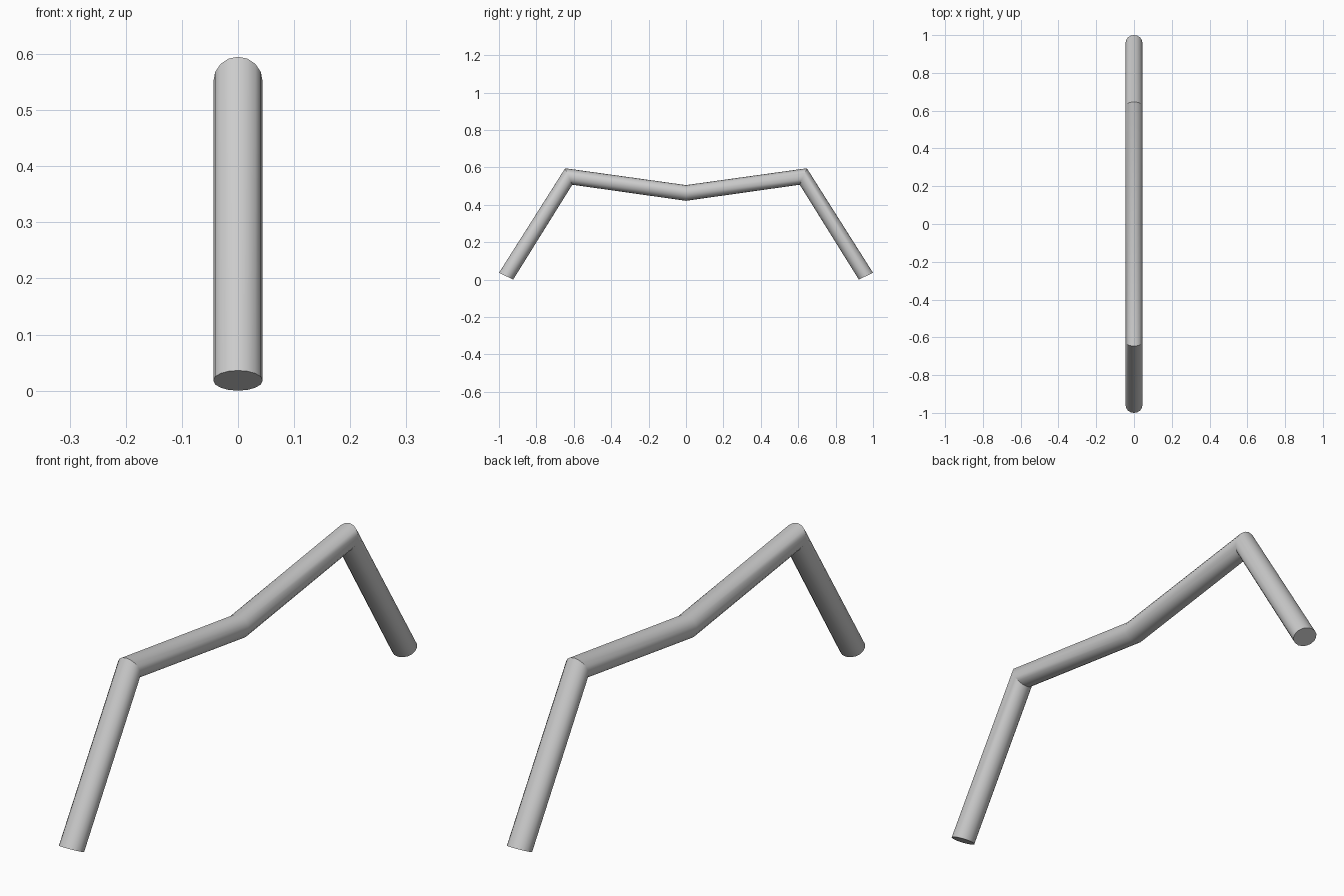
import bpy, bmesh, math

if "Cube" in bpy.data.objects:
    bpy.data.objects.remove(bpy.data.objects["Cube"])

SIDES = 16
HALF_WIDTH = 0.044

grey = bpy.data.materials.new("plain grey")
grey.diffuse_color = (0.6, 0.6, 0.6, 1)
grey.use_nodes = True
grey.node_tree.nodes["Principled BSDF"].inputs["Base Color"].default_value = grey.diffuse_color

# Mitred sections on the front half: (outer y, outer z), (inner y, inner z)
half = [((-1.0, 0.036), (-0.924, 0.0)),
        ((-0.646, 0.595), (-0.608, 0.507)),
        ((0.0, 0.505), (0.0, 0.421))]
# Mirror them to the back
sections = half + [tuple((-y, z) for y, z in s) for s in reversed(half[:-1])]

# Bent tube: one oval ring per section, bridged and capped
bm = bmesh.new()
rings = []
for (oy, oz), (iy, iz) in sections:
    ring = []
    for i in range(SIDES):
        a = 2 * math.pi * i / SIDES
        t = (1 - math.cos(a)) / 2
        ring.append(bm.verts.new((HALF_WIDTH * math.sin(a),
                                  oy + (iy - oy) * t, oz + (iz - oz) * t)))
    rings.append(ring)
for r, s in zip(rings, rings[1:]):
    for i in range(SIDES):
        j = (i + 1) % SIDES
        bm.faces.new((r[i], r[j], s[j], s[i]))
bm.faces.new(rings[0])
bm.faces.new(rings[-1])
bmesh.ops.recalc_face_normals(bm, faces=bm.faces)

mesh = bpy.data.meshes.new("bent_tube")
bm.to_mesh(mesh)
bm.free()
mesh.materials.append(grey)
tube = bpy.data.objects.new("bent_tube", mesh)
bpy.context.collection.objects.link(tube)

# Smooth round sides, sharp bends and ends
bpy.context.view_layer.objects.active = tube
tube.select_set(True)
bpy.ops.object.shade_smooth_by_angle(angle=math.radians(30))
